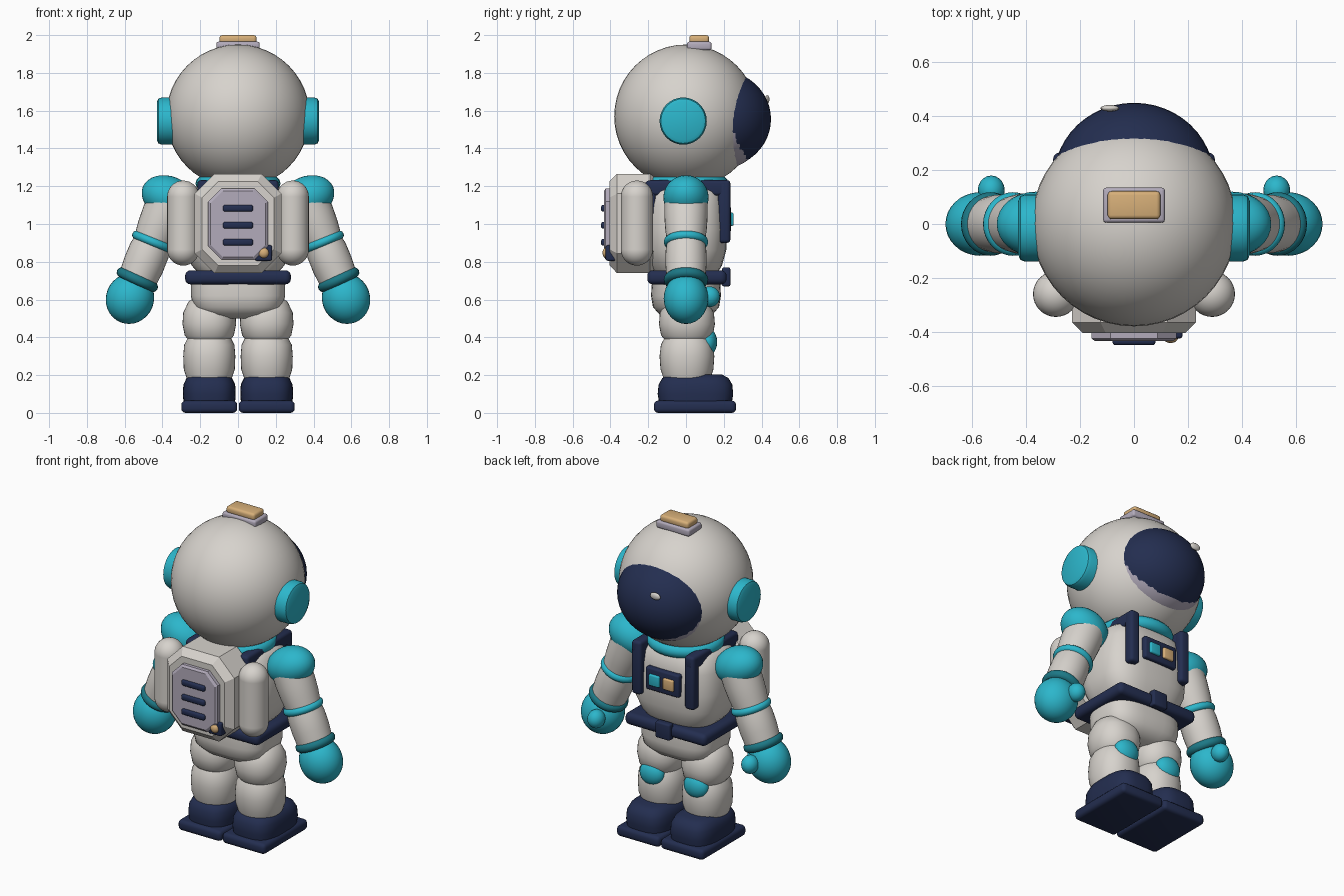
import bpy, bmesh, math
from mathutils import Vector, Matrix

if bpy.data.objects.get("Cube"):
    bpy.data.objects.remove(bpy.data.objects["Cube"])


def material(name, rgb):
    m = bpy.data.materials.new(name)
    m.use_nodes = True
    m.diffuse_color = (*rgb, 1)
    m.node_tree.nodes["Principled BSDF"].inputs["Base Color"].default_value = (*rgb, 1)
    return m


WHITE = material("suit_white", (0.68, 0.65, 0.61))
NAVY = material("navy", (0.017, 0.027, 0.08))
TEAL = material("teal", (0.025, 0.47, 0.6))
DARK_TEAL = material("dark_teal", (0.012, 0.19, 0.24))
LAVENDER = material("lavender_grey", (0.45, 0.41, 0.5))
TAN = material("tan", (0.68, 0.43, 0.19))


def finish(bm, name, mat, angle=40):
    bmesh.ops.recalc_face_normals(bm, faces=bm.faces)
    mesh = bpy.data.meshes.new(name)
    bm.to_mesh(mesh)
    bm.free()
    mesh.materials.append(mat)
    ob = bpy.data.objects.new(name, mesh)
    bpy.context.collection.objects.link(ob)
    bpy.ops.object.select_all(action='DESELECT')
    ob.select_set(True)
    bpy.context.view_layer.objects.active = ob
    bpy.ops.object.shade_smooth_by_angle(angle=math.radians(angle))
    return ob


def axis_matrix(center, direction):
    turn = Vector(direction).to_track_quat('Z', 'Y').to_matrix().to_4x4()
    return Matrix.Translation(center) @ turn


def ellipsoid(name, mat, center, radii, direction=(0, 0, 1), seg=32):
    bm = bmesh.new()
    m = axis_matrix(center, direction) @ Matrix.Diagonal((*radii, 1))
    bmesh.ops.create_uvsphere(bm, u_segments=seg, v_segments=seg // 2, radius=1, matrix=m)
    return finish(bm, name, mat)


def box(name, mat, low, high, bevel=0.015, segments=3):
    low, high = Vector(low), Vector(high)
    bm = bmesh.new()
    m = Matrix.Translation((low + high) / 2) @ Matrix.Diagonal((*(high - low), 1))
    bmesh.ops.create_cube(bm, size=1, matrix=m)
    bmesh.ops.bevel(bm, geom=bm.edges[:], offset=bevel, segments=segments,
                    profile=0.5, affect='EDGES')
    return finish(bm, name, mat)


def lathe(name, mat, base, direction, profile, seg=32):
    """Spin (radius, height) points about an axis."""
    bm = bmesh.new()
    rings = [[bm.verts.new((r * math.cos(a), r * math.sin(a), h))
              for a in (math.tau * i / seg for i in range(seg))] for r, h in profile]
    bridge(bm, rings)
    bm.transform(axis_matrix(base, direction))
    return finish(bm, name, mat)


def bridge(bm, rings):
    n = len(rings[0])
    for a, b in zip(rings, rings[1:]):
        for i in range(n):
            bm.faces.new((a[i], a[(i + 1) % n], b[(i + 1) % n], b[i]))
    bm.faces.new(rings[0])
    bm.faces.new(rings[-1])


def loft(name, mat, center, sections, power=3, seg=40):
    """Stack superellipse sections given as (z, half width, half depth)."""
    bm = bmesh.new()
    rings = []
    for z, rx, ry in sections:
        ring = []
        for i in range(seg):
            c, s = math.cos(math.tau * i / seg), math.sin(math.tau * i / seg)
            x = math.copysign(abs(c) ** (2 / power), c) * rx
            y = math.copysign(abs(s) ** (2 / power), s) * ry
            ring.append(bm.verts.new((center[0] + x, center[1] + y, z)))
        rings.append(ring)
    bridge(bm, rings)
    return finish(bm, name, mat)


def torus(name, mat, center, direction, major, minor):
    bm = bmesh.new()
    rows = []
    for i in range(32):
        a = math.tau * i / 32
        row = []
        for j in range(12):
            b = math.tau * j / 12
            r = major + minor * math.cos(b)
            row.append(bm.verts.new((r * math.cos(a), r * math.sin(a), minor * math.sin(b))))
        rows.append(row)
    for i in range(32):
        a, b = rows[i], rows[(i + 1) % 32]
        for j in range(12):
            k = (j + 1) % 12
            bm.faces.new((a[j], b[j], b[k], a[k]))
    bm.transform(axis_matrix(center, direction))
    return finish(bm, name, mat)


def octagon(name, mat, steps, zc):
    """Octagonal block along y from (y, half width, half height, corner cut)."""
    bm = bmesh.new()
    rings = []
    for y, w, h, c in steps:
        pts = [(w, h - c), (w - c, h), (c - w, h), (-w, h - c),
               (-w, c - h), (c - w, -h), (w - c, -h), (w, c - h)]
        rings.append([bm.verts.new((x, y, zc + z)) for x, z in pts])
    bridge(bm, rings)
    return finish(bm, name, mat, 20)


# Helmet, visor and lamp
ellipsoid("helmet", WHITE, (0, 0, 1.57), (0.38, 0.38, 0.38), seg=48)
ellipsoid("visor_rim", LAVENDER, (0, 0.165, 1.55), (0.298, 0.268, 0.266), seg=48)
ellipsoid("visor", NAVY, (0, 0.17, 1.555), (0.297, 0.28, 0.262), seg=48)
ellipsoid("visor_glint", WHITE, (-0.09, 0.43, 1.66), (0.035, 0.012, 0.022), seg=16)
box("lamp_base", LAVENDER, (-0.115, 0.005, 1.92), (0.115, 0.135, 1.965), 0.012)
box("lamp", TAN, (-0.098, 0.018, 1.955), (0.098, 0.122, 2.0), 0.015)

# Torso
torus("collar", TEAL, (0, 0, 1.215), (0, 0, 1), 0.185, 0.04)
loft("torso", WHITE, (0, 0), [(0.73, 0.2, 0.16), (0.78, 0.245, 0.19), (0.86, 0.28, 0.213),
     (0.97, 0.288, 0.217), (1.1, 0.275, 0.21), (1.17, 0.25, 0.195), (1.21, 0.2, 0.16)])
loft("pelvis", WHITE, (0, 0), [(0.5, 0.12, 0.09), (0.52, 0.19, 0.14), (0.56, 0.235, 0.175),
     (0.62, 0.25, 0.185), (0.7, 0.25, 0.18)])
box("belt", NAVY, (-0.28, -0.205, 0.68), (0.28, 0.215, 0.755), 0.03, 4)
box("belt_buckle", NAVY, (-0.05, 0.19, 0.67), (0.05, 0.235, 0.77), 0.01)
box("chest_panel", NAVY, (-0.115, 0.18, 0.955), (0.115, 0.238, 1.095), 0.012)
box("panel_light_teal", TEAL, (0.012, 0.22, 0.99), (0.085, 0.252, 1.06), 0.008)
box("panel_light_tan", TAN, (-0.085, 0.22, 0.99), (-0.012, 0.252, 1.06), 0.008)

# Backpack
octagon("backpack", WHITE, [(-0.17, 0.21, 0.245, 0.1), (-0.19, 0.23, 0.263, 0.105),
        (-0.365, 0.23, 0.263, 0.105), (-0.405, 0.19, 0.222, 0.085)], 1.003)
octagon("backpack_plate", LAVENDER, [(-0.39, 0.158, 0.188, 0.07), (-0.425, 0.158, 0.188, 0.07),
        (-0.435, 0.145, 0.175, 0.065)], 1.0)
for i in range(3):
    z = 1.083 - 0.09 * i
    box(f"vent_slot_{i + 1}", NAVY, (-0.08, -0.45, z - 0.018), (0.08, -0.42, z + 0.018), 0.012)
box("valve_block", NAVY, (0.09, -0.425, 0.805), (0.18, -0.36, 0.888), 0.01)
ellipsoid("valve_knob", TAN, (0.136, -0.422, 0.847), (0.028, 0.02, 0.028), seg=16)

# Mirrored parts
for s, side in ((1, "left"), (-1, "right")):
    lathe(f"{side}_ear_pad", TEAL, (s * 0.3, -0.015, 1.545), (s, 0, 0),
          [(0.125, 0), (0.125, 0.105), (0.118, 0.122), (0.1, 0.13)])
    ellipsoid(f"{side}_air_tank_top", WHITE, (s * 0.29, -0.26, 1.145), (0.085, 0.085, 0.085))
    lathe(f"{side}_air_tank", WHITE, (s * 0.29, -0.26, 0.865), (0, 0, 1), [(0.085, 0), (0.085, 0.28)])
    ellipsoid(f"{side}_air_tank_bottom", WHITE, (s * 0.29, -0.26, 0.865), (0.085, 0.085, 0.085))

    # Harness straps
    a, b = sorted((s * 0.15, s * 0.215))
    box(f"{side}_strap_front", NAVY, (a, 0.17, 0.9), (b, 0.235, 1.23), 0.018)
    box(f"{side}_strap_top", NAVY, (a, -0.205, 1.15), (b, 0.235, 1.232), 0.018)
    box(f"{side}_strap_back", NAVY, (a, -0.215, 0.9), (b, -0.16, 1.23), 0.018)

    # Arm
    down = (s * 0.38, 0, -0.92)
    ellipsoid(f"{side}_shoulder", TEAL, (s * 0.365, 0, 1.14), (0.12, 0.15, 0.112), down)
    lathe(f"{side}_upper_arm", WHITE, (s * 0.365, 0, 1.12), down,
          [(0.115, 0), (0.115, 0.08), (0.11, 0.16), (0.1, 0.235)])
    lathe(f"{side}_forearm", WHITE, (s * 0.45, 0, 0.905), down,
          [(0.1, 0), (0.108, 0.05), (0.109, 0.13), (0.102, 0.22)])
    torus(f"{side}_elbow_ring", TEAL, (s * 0.45, 0, 0.905), down, 0.095, 0.023)
    torus(f"{side}_cuff", DARK_TEAL, (s * 0.533, 0, 0.705), (s * 0.42, 0, -0.9), 0.09, 0.028)
    ellipsoid(f"{side}_glove", TEAL, (s * 0.572, 0, 0.605), (0.118, 0.127, 0.135), down)
    ellipsoid(f"{side}_thumb", TEAL, (s * 0.53, 0.125, 0.615), (0.05, 0.055, 0.055), seg=20)

    # Leg and boot
    x = s * 0.152
    loft(f"{side}_thigh", WHITE, (x, 0.005), [(0.385, 0.11, 0.115), (0.41, 0.13, 0.137),
         (0.47, 0.142, 0.148), (0.53, 0.138, 0.143), (0.59, 0.11, 0.11), (0.62, 0.06, 0.06)], 2.2)
    loft(f"{side}_shin", WHITE, (x, 0.005), [(0.17, 0.115, 0.12), (0.23, 0.135, 0.14),
         (0.3, 0.138, 0.145), (0.36, 0.133, 0.138), (0.395, 0.115, 0.12)], 2.2)
    ellipsoid(f"{side}_knee_pad", TEAL, (x, 0.115, 0.375), (0.08, 0.05, 0.073), seg=24)
    loft(f"{side}_boot", NAVY, (x, 0.05), [(0.04, 0.135, 0.19), (0.1, 0.14, 0.2),
         (0.15, 0.137, 0.195), (0.185, 0.12, 0.175), (0.203, 0.09, 0.14)], 3.2)
    box(f"{side}_sole", NAVY, (x - 0.148, -0.17, 0), (x + 0.148, 0.265, 0.065), 0.022)
